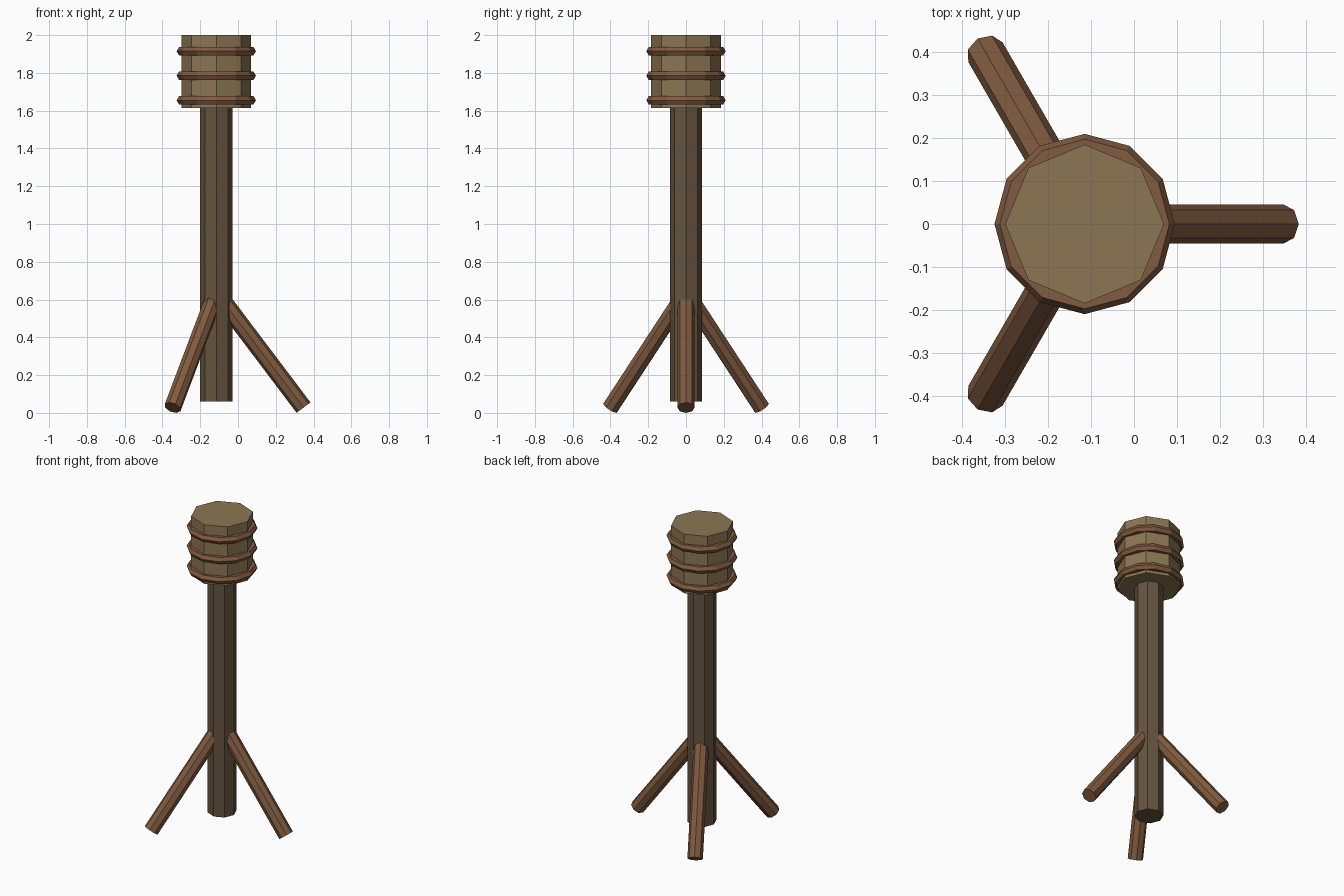
import bpy
from math import radians, sin, cos, atan2, hypot
from mathutils import Vector

if "Cube" in bpy.data.objects:
    bpy.data.objects.remove(bpy.data.objects["Cube"])

CX = -0.115  # axis of the post


def material(name, rgb):
    m = bpy.data.materials.new(name)
    m.diffuse_color = (*rgb, 1)
    m.use_nodes = True
    m.node_tree.nodes["Principled BSDF"].inputs["Base Color"].default_value = m.diffuse_color
    return m


pale = material("pale_wood", (0.26, 0.18, 0.085))
dark = material("dark_wood", (0.13, 0.088, 0.05))
red = material("red_wood", (0.22, 0.105, 0.05))


def finish(name, mat):
    ob = bpy.context.object
    ob.name = name
    ob.data.materials.append(mat)
    return ob


def rod(name, mat, radius, length, location, rotation=(0, 0, 0)):
    bpy.ops.mesh.primitive_cylinder_add(vertices=8, radius=radius, depth=length,
                                        location=location, rotation=rotation)
    return finish(name, mat)


# Post and barrel-shaped head
rod("post", dark, 0.086, 1.58, (CX, 0, 0.06 + 0.79))
rod("head", pale, 0.185, 0.385, (CX, 0, 1.615 + 0.1925))

# Bands around the head
for i, z in enumerate((1.655, 1.785, 1.915)):
    bpy.ops.mesh.primitive_torus_add(major_segments=12, minor_segments=6,
                                     major_radius=0.185, minor_radius=0.025,
                                     location=(CX, 0, z))
    finish(f"band_{i + 1}", red)

# Three splayed legs, from inside the post down to the ground
r_top, z_top, r_foot, z_foot = 0.03, 0.60, 0.462, 0.028
run, rise = r_foot - r_top, z_top - z_foot
for i in range(3):
    a = radians(120 * i)
    r, z = (r_top + r_foot) / 2, (z_top + z_foot) / 2
    rod(f"leg_{i + 1}", red, 0.046, hypot(run, rise),
        Vector((CX + r * cos(a), r * sin(a), z)), (0, -atan2(run, rise), a))
